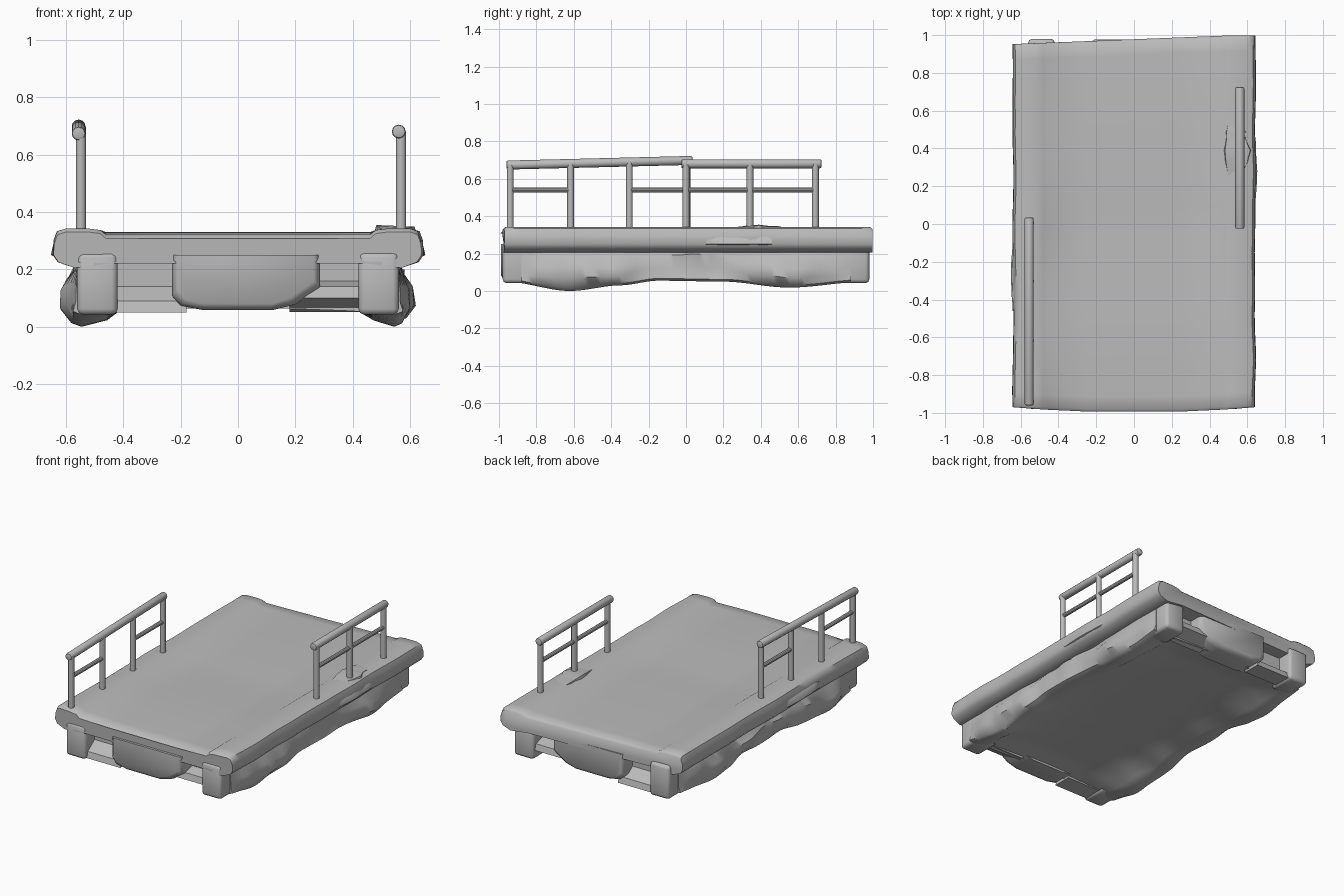
import bpy, bmesh, math
from mathutils import Vector, noise

old = bpy.data.objects.get("Cube")
if old:
    bpy.data.objects.remove(old, do_unlink=True)

GREY = (0.5, 0.5, 0.5, 1)
stone = bpy.data.materials.new("plain grey")
stone.use_nodes = True
stone.diffuse_color = GREY
bsdf = next(n for n in stone.node_tree.nodes if n.type == 'BSDF_PRINCIPLED')
bsdf.inputs["Base Color"].default_value = GREY
bsdf.inputs["Roughness"].default_value = 0.8


def finish(name, bm, angle=35):
    bmesh.ops.recalc_face_normals(bm, faces=bm.faces)
    mesh = bpy.data.meshes.new(name)
    bm.to_mesh(mesh)
    bm.free()
    mesh.materials.append(stone)
    obj = bpy.data.objects.new(name, mesh)
    bpy.context.collection.objects.link(obj)
    bpy.ops.object.select_all(action='DESELECT')
    obj.select_set(True)
    bpy.context.view_layer.objects.active = obj
    bpy.ops.object.shade_smooth_by_angle(angle=math.radians(angle))


def loft(name, rings, angle=35):
    """Skin a row of closed rings and cap both ends."""
    bm = bmesh.new()
    rows = [[bm.verts.new(p) for p in ring] for ring in rings]
    n = len(rows[0])
    for a, b in zip(rows, rows[1:]):
        for i in range(n):
            j = (i + 1) % n
            bm.faces.new((a[i], a[j], b[j], b[i]))
    bm.faces.new(rows[0])
    bm.faces.new(rows[-1][::-1])
    finish(name, bm, angle)


def block(name, x, y, z, bevel=0.02):
    """Softly bevelled box between three ranges."""
    bm = bmesh.new()
    bmesh.ops.create_cube(bm, size=1)
    for v in bm.verts:
        v.co = [(r[0] + r[1]) / 2 + c * (r[1] - r[0]) for c, r in zip(v.co, (x, y, z))]
    bmesh.ops.bevel(bm, geom=bm.edges[:], offset=bevel, segments=2,
                    affect='EDGES', profile=0.5)
    finish(name, bm, 50)


def tube(name, p, q, r, sides=12, bevel=0.0):
    """Round bar between two points."""
    p, q = Vector(p), Vector(q)
    bm = bmesh.new()
    bmesh.ops.create_cone(bm, cap_ends=True, segments=sides, radius1=r, radius2=r,
                          depth=(q - p).length)
    if bevel:
        rims = [e for e in bm.edges if abs(e.verts[0].co.z - e.verts[1].co.z) < 1e-5]
        bmesh.ops.bevel(bm, geom=rims, offset=bevel, segments=2,
                        affect='EDGES', profile=0.5)
    turn = (q - p).to_track_quat('Z', 'Y').to_matrix()
    for v in bm.verts:
        v.co = turn @ v.co + (p + q) / 2
    finish(name, bm)


def interp(table, y):
    for (a, u), (b, v) in zip(table, table[1:]):
        if y <= b:
            s = max(0, (y - a) / (b - a))
            return u + (v - u) * s * s * (3 - 2 * s)
    return table[-1][1]


# Deck: low kerbs on both sides of a nearly flat road in three panels
def road_z(y):
    if y < -0.5:
        return 0.33 - 0.04 * (y + 0.5) ** 2
    if y < 0:
        return 0.323 - 0.014 * y
    return 0.323 + 0.025 * y - 0.023 * y * y


def front_y(x):
    return -0.97 - 0.027 * (1 - (x / 0.64) ** 2)


def back_y(x):
    return 0.978 + 0.04 * min(x, 0.5)


def deck_ring(t):
    y = -1 + 2 * t
    z = road_z(y)
    half = [(0.25, z), (0.46, z), (0.48, 0.337), (0.52, 0.342), (0.6, 0.342), (0.628, 0.333),
            (0.64, 0.3), (0.642, 0.25), (0.625, 0.225), (0.57, 0.205), (0.45, 0.22)]
    pts = half + [(-x, h) for x, h in reversed(half)]
    ring = []
    for x, h in pts:
        yy = front_y(x) + t * (back_y(x) - front_y(x))
        if abs(x) > 0.61:
            x += 0.008 * noise.noise((x, y * 4, 0.3))
        if t in (0, 1) and h > 0.29:
            h -= 0.012
        ring.append((x, yy, h))
    return ring


loft("deck", [deck_ring(t) for t in [0, 0.007] + [k / 24 for k in range(1, 24)] + [0.993, 1]], 50)

# Worn patches on the kerbs
for name, side, y0, y1 in (("left_kerb_patch", 1, 0.26, 0.52),
                           ("left_edge_chip", 1, 0.1, 0.46),
                           ("right_edge_chip", -1, -0.46, -0.1)):
    rings = []
    for k in range(9):
        s = k / 8
        y = y0 + (y1 - y0) * s
        w = math.sin(math.pi * (0.06 + 0.88 * s)) * (0.8 + 0.4 * noise.noise((s * 5, side, 2)))
        if "patch" in name:
            prof = [(0.5 - 0.03 * w, 0.32), (0.5 - 0.02 * w, 0.338 + 0.018 * w),
                    (0.56 + 0.06 * w, 0.338 + 0.012 * w), (0.57 + 0.06 * w, 0.32)]
        else:
            prof = [(0.61, 0.31), (0.638 + 0.006 * w, 0.29),
                    (0.64 + 0.014 * w, 0.25), (0.61, 0.23)]
        rings.append([(side * x, y, z) for x, z in prof])
    loft(name, rings, 50)

# Rough stone base with a shallow hollow underneath
RIM = [(-0.97, 0.05), (-0.62, 0.0), (-0.35, 0.03), (-0.15, 0.055),
       (0.2, 0.05), (0.55, 0.018), (0.97, 0.05)]


def base_ring(y):
    rim = interp(RIM, y)
    fade = min(1, (0.9 - abs(y)) / 0.2)
    arch = math.exp(-(y / 0.32) ** 2)
    hollow = 0.025 * fade

    def side(s):
        def rough(k, amp):
            return amp * fade * noise.noise((s * 3.1, y * 5, k * 1.7))
        ledge = 0.13 + 0.06 * arch + rough(1, 0.04)
        bulge = 0.56 + 0.035 * fade + rough(2, 0.035)
        return [(s * 0.55, 0.24), (s * (0.56 + rough(3, 0.03)), 0.205),
                (s * bulge, ledge),
                (s * (bulge + rough(4, 0.035)), (ledge + rim) / 2),
                (s * (0.575 + rough(5, 0.03)), rim + 0.012),
                (s * 0.545, rim), (s * (0.47 + rough(6, 0.04)), rim * 0.6 + 0.022),
                (s * 0.4, rim * 0.3 + 0.04 + hollow), (s * 0.2, 0.06 + hollow)]
    pts = side(1) + [(0, 0.063 + hollow)] + side(-1)[::-1]
    return [(x, y, z) for x, z in pts]


loft("stone_base", [base_ring(-0.88 + 1.76 * k / 54) for k in range(55)], 45)

# End legs, middle blocks and sills, leaving pockets at both ends
for end, sgn in (("front", -1), ("back", 1)):
    for label, s in (("left", 1), ("right", -1)):
        block(f"{end}_{label}_leg", sorted((s * 0.42, s * 0.56)),
              sorted((sgn * 0.8, sgn * 0.98)), (0.042, 0.26))
        # One sill is a solid lip, the other an overhanging slope
        toe = 0.1 if s > 0 else 0.05
        loft(f"{end}_{label}_sill",
             [[(x, sgn * 0.84, 0.052), (x, sgn * 0.84, 0.17), (x, sgn * 0.95, toe + 0.04),
               (x, sgn * 0.96, toe)] for x in (s * 0.18, s * 0.45)])
    rings = []
    for y, inset, low in ((0.82, 0.0, 0.058), (0.95, 0.0, 0.058), (0.975, 0.006, 0.064),
                          (0.988, 0.02, 0.08)):
        y -= 0.01 if sgn > 0 else 0
        prof = [(-0.23 + inset, 0.25), (-0.23 + inset, low + 0.05), (-0.2 + inset, low + 0.015),
                (-0.12, low), (0.12, low), (0.2 - inset, low + 0.02),
                (0.285 - inset, low + 0.08), (0.285 - inset, 0.25)]
        rings.append([(x, sgn * y, z) for x, z in prof])
    loft(f"{end}_middle_block", rings, 50)

# Railings: top bar, posts and short middle bars
RAILS = [("right", -0.555, -0.547, (-0.96, 0.673), (0.035, 0.698),
          (-0.94, -0.617, -0.303, 0.005), (0, 2)),
         ("left", 0.56, 0.568, (-0.025, 0.68), (0.725, 0.68),
          (0.0, 0.342, 0.692), (0, 1))]
for side, xr, xp, (ya, za), (yb, zb), posts, gaps in RAILS:
    tube(f"{side}_top_rail", (xr, ya, za), (xr, yb, zb), 0.024, bevel=0.008)
    for i, y in enumerate(posts):
        top = za + (zb - za) * (y - ya) / (yb - ya)
        tube(f"{side}_post_{i + 1}", (xp, y, 0.32), (xp, y, top), 0.018)
    for g in gaps:
        tube(f"{side}_middle_rail_{g + 1}", (xp, posts[g], 0.54),
             (xp, posts[g + 1], 0.54), 0.013, 10)
